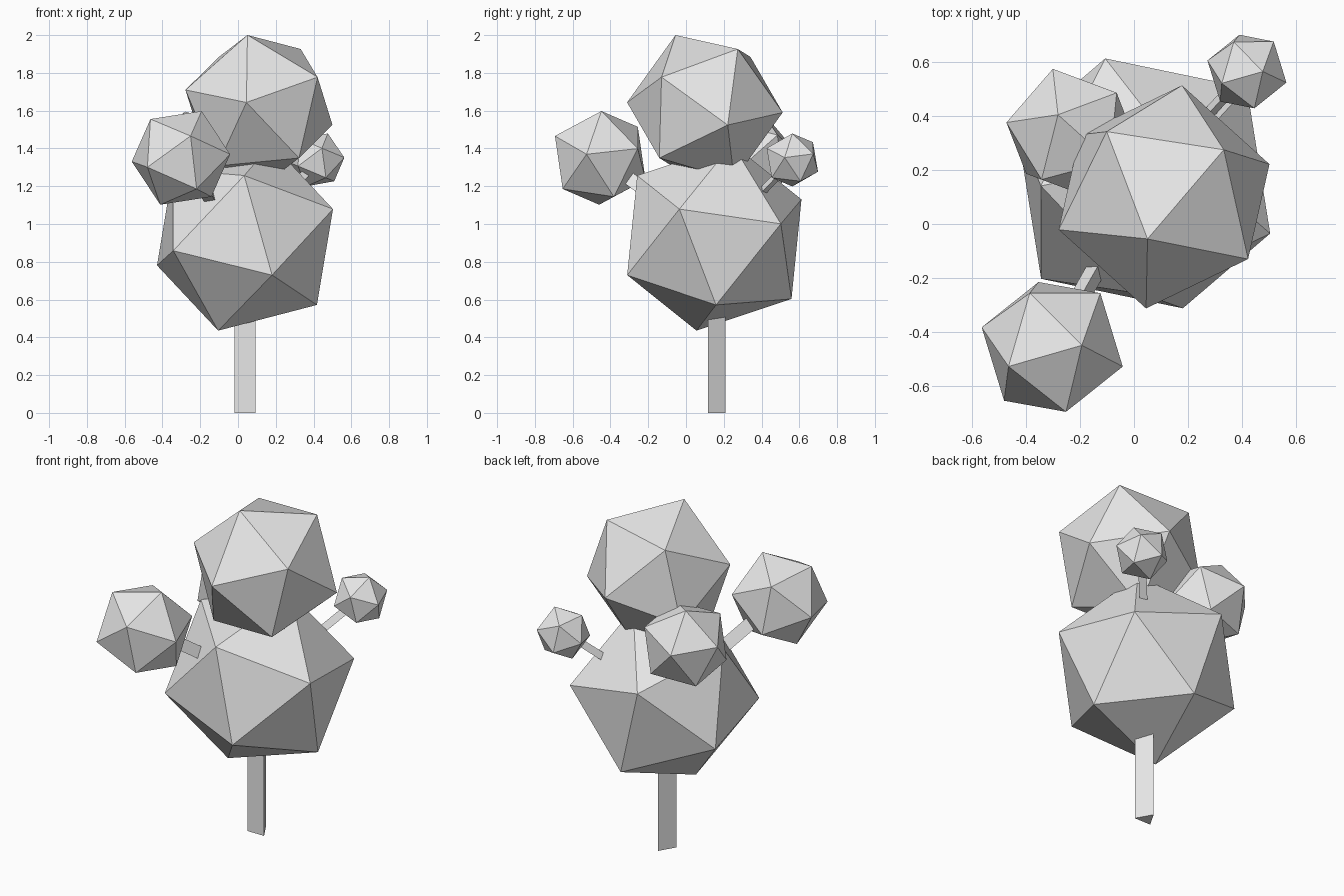
import bpy, bmesh
from mathutils import Vector, Matrix

if "Cube" in bpy.data.objects:
    bpy.data.objects.remove(bpy.data.objects["Cube"], do_unlink=True)

grey = bpy.data.materials.new("light_grey")
grey.use_nodes = True
grey.diffuse_color = (0.8, 0.8, 0.8, 1)
grey.node_tree.nodes["Principled BSDF"].inputs["Base Color"].default_value = (0.8, 0.8, 0.8, 1)


def add_object(name, bm):
    mesh = bpy.data.meshes.new(name)
    bm.to_mesh(mesh)
    bm.free()
    mesh.materials.append(grey)
    obj = bpy.data.objects.new(name, mesh)
    bpy.context.collection.objects.link(obj)
    return obj


def frame(a, b):
    # Orthonormal axes: a first, then the part of b perpendicular to it
    x = a.normalized()
    y = (b - x * b.dot(x)).normalized()
    return Matrix((x, y, x.cross(y))).transposed()


def foliage(name, centre, radius, corner, next_corner):
    # Twenty-sided clump turned so two neighbouring corners point as given
    centre = Vector(centre)
    bm = bmesh.new()
    bmesh.ops.create_icosphere(bm, subdivisions=1, radius=radius)
    bm.verts.ensure_lookup_table()
    first = bm.verts[0]
    second = first.link_edges[0].other_vert(first)
    source = frame(first.co.copy(), second.co.copy())
    target = frame(Vector(corner) - centre, Vector(next_corner) - centre)
    turn = (target @ source.transposed()).to_4x4()
    bmesh.ops.transform(bm, matrix=Matrix.Translation(centre) @ turn, verts=bm.verts)
    return add_object(name, bm)


def stick(name, start, end, radius):
    # Three-sided prism between two points
    start, end = Vector(start), Vector(end)
    axis = end - start
    bm = bmesh.new()
    bmesh.ops.create_cone(bm, cap_ends=True, segments=3, radius1=radius,
                          radius2=radius, depth=axis.length)
    # Point one edge of the prism toward the back
    back = max(bm.verts, key=lambda v: v.co.y).co.copy()
    back.z = 0
    spin = back.rotation_difference(Vector((0, 1, 0))).to_matrix()
    turn = axis.to_track_quat('Z', 'Y').to_matrix() if axis.xy.length > 0.001 else Matrix.Identity(3)
    place = Matrix.Translation((start + end) / 2) @ (turn @ spin).to_4x4()
    bmesh.ops.transform(bm, matrix=place, verts=bm.verts)
    return add_object(name, bm)


# Main foliage clumps
foliage("main_foliage", (0.037, 0.15, 0.93), 0.523, (0.18, -0.31, 0.73), (0.51, -0.04, 1.08))
foliage("top_foliage", (0.111, 0.10, 1.617), 0.418, (0.05, -0.055, 2.0), (0.42, -0.13, 1.78))

# Trunk
stick("trunk", (0.037, 0.147, 0), (0.037, 0.147, 0.9), 0.063)

# Side clumps, each on a branch growing out of the middle
side_clumps = {
    "front": ((-0.302, -0.454, 1.35), 0.271, (-0.193, -0.448, 1.597), (-0.252, -0.693, 1.464), 0.042),
    "small": ((0.417, 0.563, 1.339), 0.152, (0.475, 0.563, 1.478), (0.563, 0.522, 1.35), 0.025),
    "back": ((-0.231, 0.335, 1.36), 0.25, (-0.281, 0.404, 1.597), (-0.467, 0.378, 1.43), 0.039),
}
for side, (centre, radius, corner, next_corner, thickness) in side_clumps.items():
    foliage(side + "_foliage", centre, radius, corner, next_corner)
    stick(side + "_branch", (0.037, 0.147, 0.9), centre, thickness)
